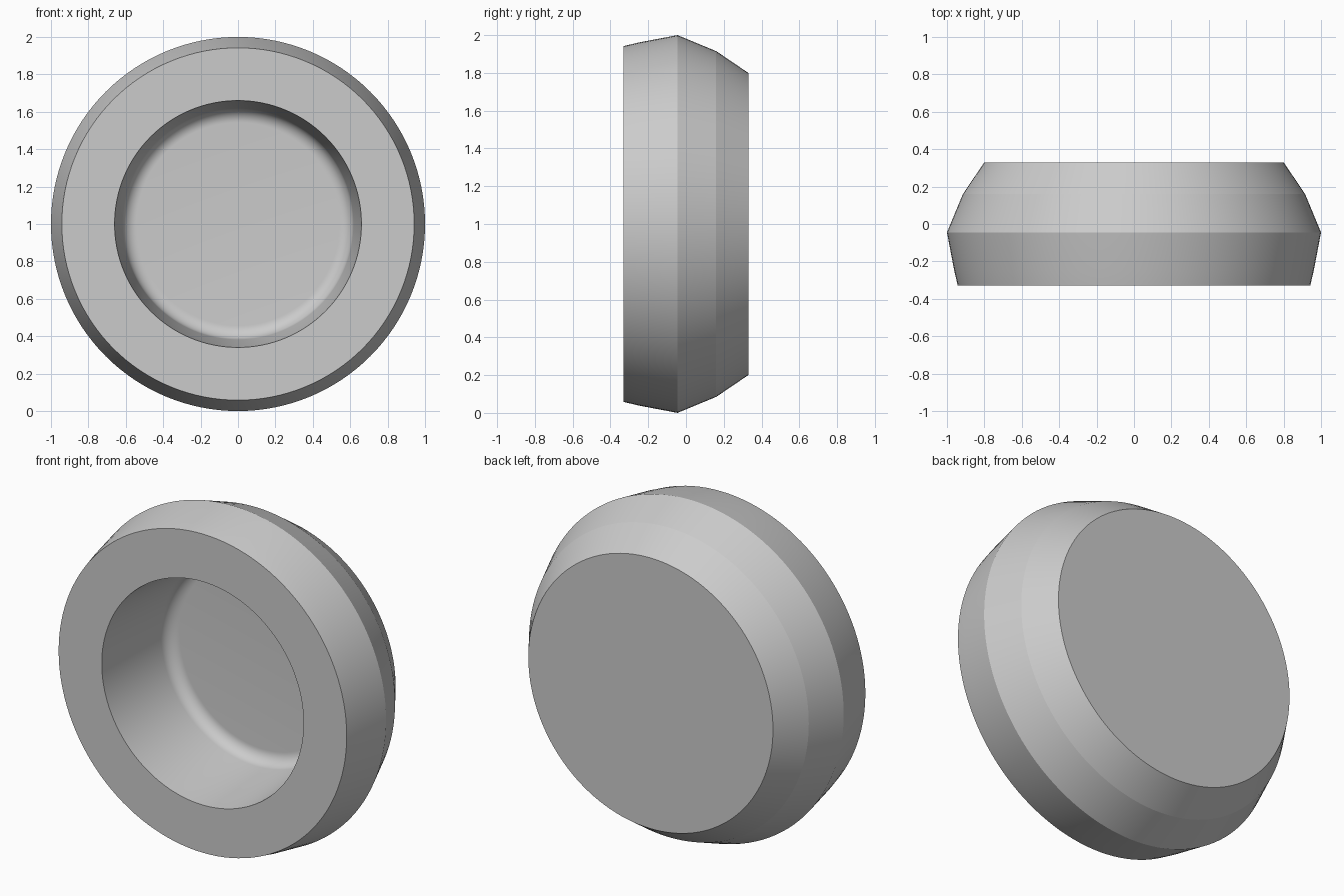
import bpy, bmesh, math

if "Cube" in bpy.data.objects:
    bpy.data.objects.remove(bpy.data.objects["Cube"])

SEGMENTS = 128

# Outer profile as (radius, y), from the middle of the back to the front rim
profile = [(0, 0.33), (0.80, 0.33), (0.915, 0.16), (1.0, -0.045),
           (0.961, -0.25), (0.942, -0.33), (0.66, -0.33)]

# Tapered recess wall ending in a rounded floor edge
wall_angle = math.atan2(0.045, 0.46)
fillet, cx, cy = 0.075, 0.543, 0.155
for i in range(11):
    a = wall_angle + (math.pi / 2 - wall_angle) * i / 10
    profile.append((cx + fillet * math.cos(a), cy + fillet * math.sin(a)))
profile.append((0, cy + fillet))

# Revolve the profile around the y axis
bm = bmesh.new()
verts = [bm.verts.new((r, y, 1.0)) for r, y in profile]
edges = [bm.edges.new(pair) for pair in zip(verts, verts[1:])]
bmesh.ops.spin(bm, geom=verts + edges, cent=(0, 0, 1), axis=(0, 1, 0),
               angle=math.tau, steps=SEGMENTS, use_duplicate=False)
bmesh.ops.remove_doubles(bm, verts=bm.verts, dist=1e-5)
bmesh.ops.recalc_face_normals(bm, faces=bm.faces)

mesh = bpy.data.meshes.new("recessed_disc")
bm.to_mesh(mesh)
bm.free()
disc = bpy.data.objects.new("recessed_disc", mesh)
bpy.context.collection.objects.link(disc)

# Smooth round the circumference, crisp between bands
bpy.context.view_layer.objects.active = disc
disc.select_set(True)
bpy.ops.object.shade_smooth_by_angle(angle=math.radians(10))
